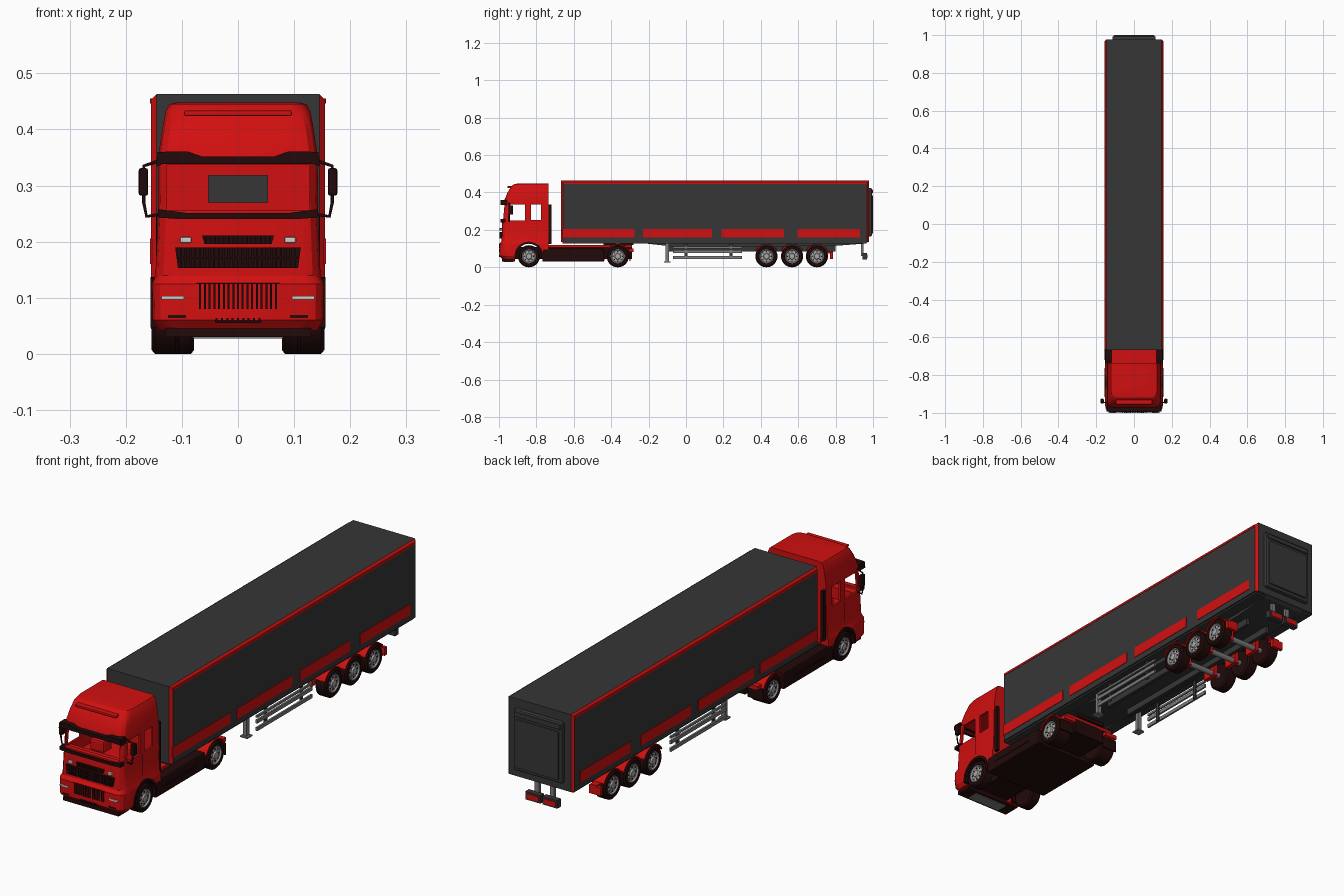
import bpy, bmesh, math
from mathutils import Vector

if "Cube" in bpy.data.objects:
    bpy.data.objects.remove(bpy.data.objects["Cube"])

def material(name, r, g, b):
    m = bpy.data.materials.new(name)
    m.diffuse_color = (r, g, b, 1)
    m.use_nodes = True
    m.node_tree.nodes["Principled BSDF"].inputs["Base Color"].default_value = m.diffuse_color
    return m

RED = material("red paint", 0.64, 0.005, 0.005)
GREY = material("dark grey panel", 0.037, 0.037, 0.037)
BLACK = material("brown black", 0.016, 0.003, 0.003)
METAL = material("grey metal", 0.2, 0.2, 0.2)
HUB = material("light wheel grey", 0.38, 0.38, 0.38)
LAMP = material("lamp glass", 0.65, 0.62, 0.6)

def finish(name, bm, mat, smooth=False):
    bmesh.ops.recalc_face_normals(bm, faces=bm.faces[:])
    me = bpy.data.meshes.new(name)
    bm.to_mesh(me)
    bm.free()
    ob = bpy.data.objects.new(name, me)
    bpy.context.collection.objects.link(ob)
    if mat:
        me.materials.append(mat)
    if smooth:
        bpy.ops.object.select_all(action='DESELECT')
        ob.select_set(True)
        bpy.context.view_layer.objects.active = ob
        bpy.ops.object.shade_smooth_by_angle(angle=math.radians(32))
    return ob

def box(name, x, y, z, mat, bevel=0.0):
    bm = bmesh.new()
    bmesh.ops.create_cube(bm, size=1)
    for v in bm.verts:
        v.co = Vector([r[0] if c < 0 else r[1] for c, r in zip(v.co, (x, y, z))])
    if bevel:
        bmesh.ops.bevel(bm, geom=bm.edges[:], offset=bevel, segments=2, affect='EDGES', profile=0.5)
    return finish(name, bm, mat)

def pair(name, x, y, z, mat, bevel=0.0):
    box(name + "_right", x, y, z, mat, bevel)
    box(name + "_left", (-x[1], -x[0]), y, z, mat, bevel)

def prism(name, pts, axis, a, b, mat, smooth=False):
    """Extrude a 2D outline along x (points are y,z) or y (points are x,z)."""
    bm = bmesh.new()
    place = (lambda p, t: (t, p[0], p[1])) if axis == 'x' else (lambda p, t: (p[0], t, p[1]))
    rings = [[bm.verts.new(place(p, t)) for p in pts] for t in (a, b)]
    bm.faces.new(rings[0])
    bm.faces.new(rings[1])
    n = len(pts)
    for i in range(n):
        j = (i + 1) % n
        bm.faces.new((rings[0][i], rings[0][j], rings[1][j], rings[1][i]))
    return finish(name, bm, mat, smooth)

def circle(y, z, r, n=32, a0=0, a1=360):
    k = n if a1 - a0 == 360 else n + 1
    return [(y + r * math.cos(math.radians(a0 + (a1 - a0) * i / n)),
             z + r * math.sin(math.radians(a0 + (a1 - a0) * i / n))) for i in range(k)]

def arc_guard(name, y, z, r0, r1, a0, a1, x0, x1, mat):
    pts = circle(y, z, r1, 16, a0, a1) + circle(y, z, r0, 16, a0, a1)[::-1]
    for s, side in ((1, "right"), (-1, "left")):
        prism(f"{name}_{side}", pts, 'x', s * x0, s * x1, mat, True)

def lathe(name, profile, y, z, s, mat, n=36):
    """Spin (x, radius) points round an axle; s mirrors the side."""
    bm = bmesh.new()
    rings = [[bm.verts.new((s * x, p, q)) for p, q in circle(y, z, r, n)] for x, r in profile]
    for a, b in zip(rings, rings[1:]):
        for i in range(n):
            j = (i + 1) % n
            bm.faces.new((a[i], a[j], b[j], b[i]))
    bm.faces.new(rings[0])
    bm.faces.new(rings[-1])
    return finish(name, bm, mat, True)

def tube(name, pts, r, mat):
    cu = bpy.data.curves.new(name, 'CURVE')
    cu.dimensions, cu.bevel_depth, cu.bevel_resolution = '3D', r, 2
    cu.use_fill_caps = True
    sp = cu.splines.new('POLY')
    sp.points.add(len(pts) - 1)
    for p, c in zip(sp.points, pts):
        p.co = (*c, 1)
    cu.materials.append(mat)
    bpy.context.collection.objects.link(bpy.data.objects.new(name, cu))

# --- wheels
def wheel(name, y, x0, x1, r=0.059):
    for s, side in ((1, "right"), (-1, "left")):
        n = f"{name}_{side}"
        lathe(n + "_tyre", [(x0, 0.036), (x0, r - .007), (x0 + .006, r), (x1 - .006, r), (x1, r - .007),
                            (x1, 0.04), (x1 - .008, 0.038)], y, r, s, BLACK)
        lathe(n + "_hub", [(x1 - .012, .038), (x1 - .001, .038), (x1 - .001, .035), (x1 - .006, .031),
                           (x1 - .005, .017), (x1 + .001, .014), (x1 + .001, .006)], y, r, s, HUB)
        for py, pz in circle(y, r, 0.025, 8):
            prism(n + "_hole", circle(py, pz, .0035, 8), 'x', s * (x1 - .008), s * (x1 - .004), BLACK)

wheel("steer_wheel", -0.84, 0.105, 0.154)
wheel("drive_wheel", -0.365, 0.078, 0.154)
for i, y in enumerate((0.43, 0.567, 0.70)):
    wheel(f"trailer_wheel_{i}", y, 0.098, 0.15)
    prism(f"trailer_axle_{i}", circle(y, .059, .012, 16), 'x', -0.1, 0.1, METAL, True)
    pair(f"suspension_arm_{i}", (.06, .08), (y - .05, y + .015), (.045, .11), RED)
    arc_guard(f"trailer_guard_{i}", y, .059, .063, .067, 25, 155, .095, .148, RED)
prism("drive_axle", circle(-0.365, .059, .014, 16), 'x', -0.1, 0.1, BLACK, True)

# --- cab shell: loft of rounded plan sections
rings = [(.042, -.985, .142), (.06, -1.0, .152), (.125, -1.0, .153), (.14, -.99, .147), (.245, -.986, .143),
         (.335, -.978, .142), (.36, -.974, .141), (.40, -.957, .135), (.432, -.938, .129), (.445, -.922, .122),
         (.448, -.90, .11)]
bm = bmesh.new()
loops = []
for z, f, w in rings:
    half = [(w, -.735), (w, f + .04), (w - .004, f + .02), (w - .014, f + .008), (w - .03, f + .003)]
    pts = half + [(-x, y) for x, y in half[::-1]]
    loops.append([bm.verts.new((x, y, z)) for x, y in pts])
for a, b in zip(loops, loops[1:]):
    for i in range(len(a)):
        j = (i + 1) % len(a)
        bm.faces.new((a[i], a[j], b[j], b[i]))
bm.faces.new(loops[0])
bm.faces.new(loops[-1])
cab = finish("cab_shell", bm, RED)

# cut the interior, window openings and wheel arches
cutters = [
    box("cut_interior", (-.134, .134), (-.962, -.748), (.2, .345), None),
    box("cut_windscreen", (-.127, .127), (-1.05, -.9), (.256, .337), None),
    prism("cut_door_window", [(-.948, .25), (-.86, .25), (-.86, .335), (-.937, .335)], 'x', -.3, .3, None),
    box("cut_rear_side_window", (-.3, .3), (-.83, -.775), (.252, .335), None),
    box("cut_back_window", (-.053, .053), (-.8, -.7), (.27, .318), None),
    prism("cut_wheel_arch", circle(-.84, .06, .076, 32), 'x', -.3, .3, None)]
for c in cutters:
    m = cab.modifiers.new(c.name, 'BOOLEAN')
    m.operation, m.object, m.solver = 'DIFFERENCE', c, 'EXACT'
    bpy.ops.object.select_all(action='DESELECT')
    cab.select_set(True)
    bpy.context.view_layer.objects.active = cab
    bpy.ops.object.modifier_apply(modifier=m.name)
for c in cutters:
    bpy.data.objects.remove(c)
bpy.ops.object.shade_smooth_by_angle(angle=math.radians(28))

# --- cab front details
prism("sun_visor", [(-.146, .334), (-.135, .338), (.135, .338), (.146, .334), (.143, .36), (.09, .361), (.065, .352),
                    (-.065, .352), (-.09, .361), (-.143, .36)], 'y', -.992, -.955, BLACK)
prism("windscreen_sill", [(-.143, .243), (-.1, .24), (.1, .24), (.143, .243), (.143, .258), (.09, .251),
                          (-.09, .251), (-.143, .258)], 'y', -.991, -.965, BLACK)
box("roof_rib", (-.096, .096), (-.955, -.93), (.424, .434), RED, .003)

def grille(name, w, wt, z0, z1, y, n):
    prism(name + "_panel", [(-w, z0), (w, z0), (wt, z1), (-wt, z1)], 'y', y, y + .03, BLACK)
    for i in range(n):
        x = -w * .95 + 1.9 * w * i / (n - 1)
        box(f"{name}_slat_{i}", (x - .0018, x + .0018), (y - .003, y + .003), (z0, z1), BLACK)
grille("upper_grille", .06, .064, .196, .211, -.993, 15)
grille("main_grille", .107, .112, .153, .19, -.994, 25)
grille("lower_grille", .071, .074, .08, .126, -1.0 + .003, 17)
grille("bumper_slot", .04, .042, .056, .064, -1.0 + .003, 9)
box("grille_bar", (-.108, .108), (-.997, -.98), (.17, .173), BLACK)
pair("headlight", (.083, .103), (-.994, -.97), (.198, .208), LAMP, .002)
pair("fog_light", (.096, .136), (-1.0, -.98), (.097, .103), LAMP)
pair("bumper_recess", (.093, .125), (-.9985, -.98), (.064, .069), BLACK)
box("front_lip", (-.13, .13), (-.985, -.915), (.03, .046), BLACK)
box("under_plate", (-.08, .08), (-.975, -.925), (.027, .03), METAL)

# --- mirrors, fenders, side deflectors, seats
pair("mirror", (.16, .177), (-.95, -.925), (.282, .331), BLACK, .004)
for s, side in ((1, "right"), (-1, "left")):
    tube("mirror_arm_" + side, [(s * x, -.945, z) for x, z in
         ((.138, .345), (.15, .341), (.168, .335), (.168, .27), (.163, .245), (.138, .249))], .003, BLACK)
    tube("door_seam_" + side, [(s * .1455, -.85, z) for z in (.15, .245)], .001, BLACK)
arc_guard("steer_fender", -.84, .06, .066, .077, -10, 190, .1, .156, BLACK)
pair("side_deflector", (.128, .141), (-.737, -.718), (.125, .335), BLACK)
pair("seat", (.035, .1), (-.85, -.79), (.2, .25), RED, .008)
box("dashboard", (-.134, .134), (-.962, -.93), (.2, .247), RED)

# --- tractor chassis
box("tractor_frame", (-.074, .074), (-.96, -.29), (.045, .108), BLACK)
box("side_skirt", (-.153, .153), (-.768, -.437), (.03, .1), BLACK, .006)
pair("skirt_step", (.15, .156), (-.72, -.5), (.062, .068), BLACK)
box("rear_deck", (-.12, .12), (-.735, -.29), (.106, .119), RED)
box("coupling_plate", (-.07, .07), (-.44, -.28), (.118, .137), BLACK)
arc_guard("drive_fender", -.365, .059, .063, .068, 20, 160, .078, .152, RED)
pair("drive_mudflap", (.08, .152), (-.302, -.297), (.035, .085), BLACK)
pair("tractor_tail", (.08, .14), (-.305, -.28), (.083, .1), RED)

# --- trailer body: chamfered edges become the red trim
bm = bmesh.new()
bmesh.ops.create_cube(bm, size=1)
for v in bm.verts:
    v.co = (v.co.x * .31, .155 + v.co.y * 1.646, .299 + v.co.z * .328)
trim = []
for e in bm.edges:
    a, b = e.verts[0].co, e.verts[1].co
    if abs(a.z - b.z) > .1 or (abs(a.y - b.y) > 1 and a.z > .3):
        trim.append(e)
bmesh.ops.bevel(bm, geom=trim, offset=.01, segments=1, affect='EDGES')
bm.normal_update()
for f in bm.faces:
    f.material_index = 1 if max(abs(c) for c in f.normal) < .95 else 0
body = finish("trailer_body", bm, GREY)
body.data.materials.append(RED)

for i, y in enumerate(((-.66, -.275), (-.23, .14), (.19, .525), (.595, .93))):
    pair(f"side_panel_{i}", (.15, .157), y, (.16, .206), RED)
pair("top_rail", (.15, .1565), (-.655, .965), (.446, .455), RED)
box("rear_door", (-.115, .115), (.97, .994), (.165, .425), GREY, .008)
box("rear_door_panel", (-.1, .1), (.985, 1.0), (.18, .385), GREY, .004)
box("rear_door_cap", (-.108, .108), (.985, 1.0), (.395, .415), GREY, .004)

# --- trailer underside
prism("trailer_frame", [(-.3, .137), (-.08, .112), (.4, .11), (.8, .115), (.96, .127), (.975, .137)], 'x', -.1, .1, GREY)
pair("floor_edge", (.1, .148), (-.66, .965), (.128, .138), GREY)
pair("trailer_beam", (.045, .06), (-.1, .8), (.085, .12), GREY)
pair("landing_leg", (.1, .118), (-.11, -.092), (.03, .13), METAL)
pair("landing_foot", (.092, .126), (-.118, -.084), (.026, .032), METAL)
for i, (z0, z1) in enumerate(((.045, .06), (.077, .092), (.101, .11))):
    pair(f"side_guard_rail_{i}", (.132, .14), (-.07, .3), (z0, z1), METAL)
for i, y in enumerate((0, .24)):
    pair(f"side_guard_post_{i}", (.125, .132), (y - .008, y + .008), (.045, .135), GREY)
pair("trailer_mudflap", (.095, .148), (.77, .785), (.045, .08), RED)
pair("mudflap_arm", (.1, .13), (.74, .785), (.075, .085), RED)

# --- rear light units
pair("rear_post", (.026, .046), (.935, .948), (.06, .135), METAL)
pair("rear_light_box", (.005, .075), (.944, .968), (.042, .076), GREY)
pair("rear_lamp", (.012, .068), (.966, .971), (.049, .069), RED)
